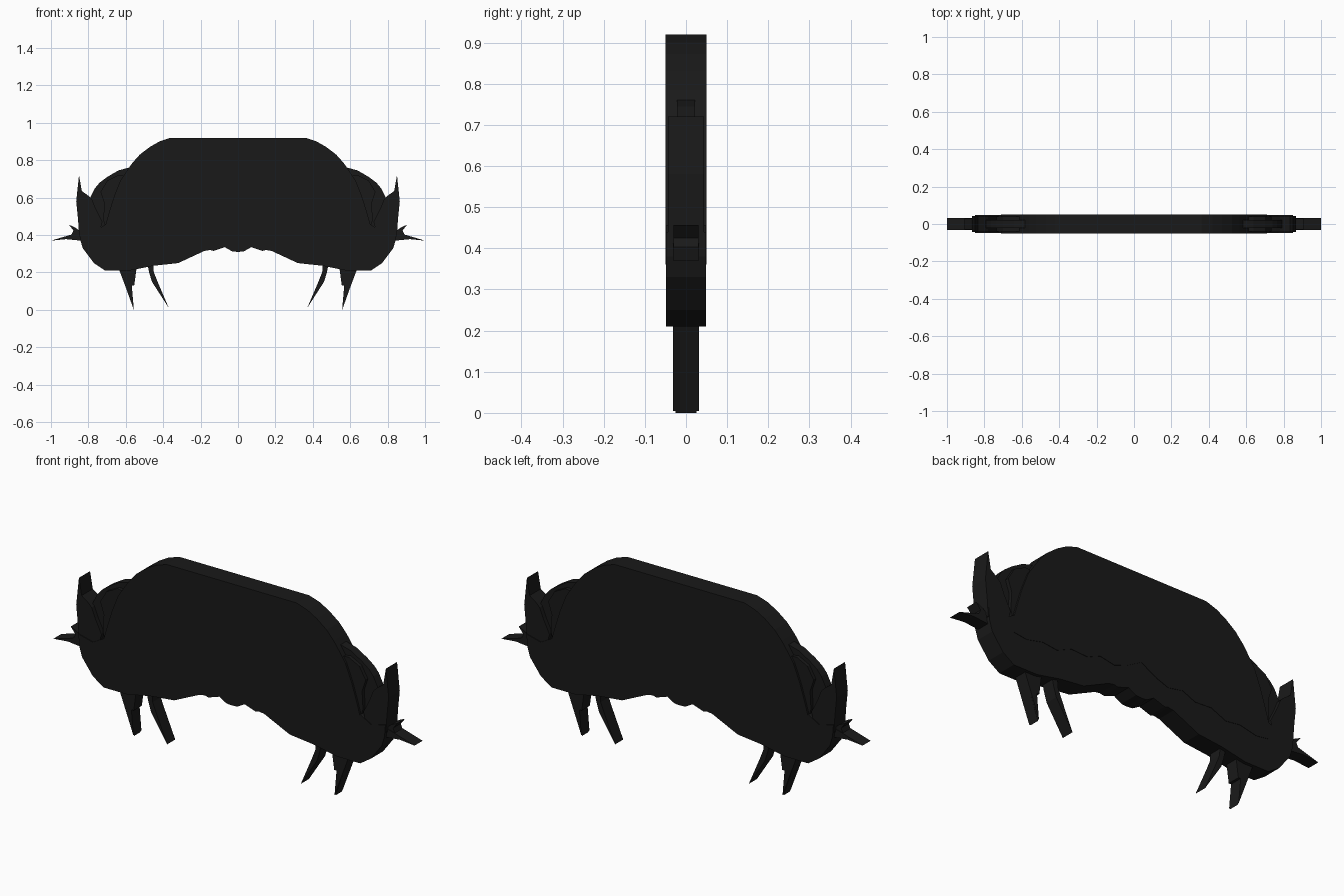
import bpy, bmesh

black = bpy.data.materials.new("black")
black.diffuse_color = (0.01, 0.01, 0.01, 1)


def plate(name, outline, half_depth):
    """Flat plate: an (x, z) outline extruded evenly in y."""
    bm = bmesh.new()
    verts = [bm.verts.new((x, -half_depth, z)) for x, z in outline]
    face = bm.faces.new(verts)
    ext = bmesh.ops.extrude_face_region(bm, geom=[face], use_keep_orig=True)
    moved = [v for v in ext["geom"] if isinstance(v, bmesh.types.BMVert)]
    bmesh.ops.translate(bm, verts=moved, vec=(0, 2 * half_depth, 0))
    bmesh.ops.recalc_face_normals(bm, faces=bm.faces)
    mesh = bpy.data.meshes.new(name)
    bm.to_mesh(mesh)
    bm.free()
    mesh.materials.append(black)
    obj = bpy.data.objects.new(name, mesh)
    bpy.context.collection.objects.link(obj)
    return obj


def symmetric(name, half, half_depth):
    """Plate across the middle, given its right half."""
    left = [(-x, z) for x, z in reversed(half) if x > 0]
    return plate(name, half + left, half_depth)


def pair(name, outline, half_depth):
    """One plate on each side."""
    plate("right_" + name, outline, half_depth)
    plate("left_" + name, [(-x, z) for x, z in outline], half_depth)


# Domed shell with a wavy lower edge
symmetric("shell", [
    (0.36, 0.92), (0.42, 0.90), (0.47, 0.872), (0.525, 0.83), (0.565, 0.785),
    (0.59, 0.75), (0.63, 0.69), (0.665, 0.60), (0.69, 0.52), (0.71, 0.45),
    (0.71, 0.37), (0.64, 0.36), (0.55, 0.38), (0.47, 0.37), (0.39, 0.405),
    (0.30, 0.40), (0.23, 0.43), (0.15, 0.415), (0.08, 0.44), (0, 0.485)], 0.05)

# Lower jaw with a small notched middle
symmetric("jaw", [
    (0, 0.50), (0.40, 0.50), (0.70, 0.46), (0.77, 0.42), (0.85, 0.44),
    (0.845, 0.38), (0.83, 0.33), (0.77, 0.25), (0.71, 0.21), (0.58, 0.21),
    (0.45, 0.236), (0.32, 0.25), (0.18, 0.315), (0.15, 0.32), (0.13, 0.315),
    (0.07, 0.335), (0.03, 0.312), (0, 0.31)], 0.048)

# Rounded shoulders: thin crest over a thicker pad
pair("shoulder_crest", [
    (0.50, 0.74), (0.585, 0.76), (0.64, 0.745), (0.70, 0.71), (0.74, 0.68),
    (0.765, 0.65), (0.79, 0.60), (0.82, 0.52), (0.82, 0.40), (0.50, 0.40)], 0.022)
pair("shoulder_pad", [
    (0.60, 0.715), (0.64, 0.72), (0.70, 0.69), (0.735, 0.63), (0.715, 0.57),
    (0.72, 0.48), (0.70, 0.42), (0.60, 0.42)], 0.04)

# Upright horns at the sides
pair("horn", [
    (0.78, 0.59), (0.80, 0.61), (0.835, 0.635), (0.85, 0.72), (0.865, 0.58),
    (0.855, 0.48), (0.85, 0.40), (0.75, 0.38), (0.725, 0.47), (0.76, 0.54)], 0.044)

# Side spikes
pair("upper_side_spike", [
    (0.82, 0.43), (0.845, 0.42), (0.87, 0.44), (0.905, 0.456), (0.88, 0.425),
    (0.895, 0.39), (0.82, 0.37)], 0.03)
pair("lower_side_spike", [
    (0.80, 0.42), (0.865, 0.41), (1.0, 0.37), (0.92, 0.378), (0.84, 0.37),
    (0.80, 0.37)], 0.032)

# Pointed legs
pair("inner_leg", [
    (0.49, 0.27), (0.475, 0.20), (0.46, 0.15), (0.37, 0.01), (0.43, 0.15),
    (0.45, 0.20), (0.455, 0.27)], 0.032)
pair("outer_leg", [
    (0.645, 0.24), (0.60, 0.12), (0.557, 0.005), (0.568, 0.13), (0.555, 0.13),
    (0.54, 0.24)], 0.032)
pair("leg_tip", [(0.60, 0.12), (0.557, 0.0), (0.567, 0.12)], 0.025)
